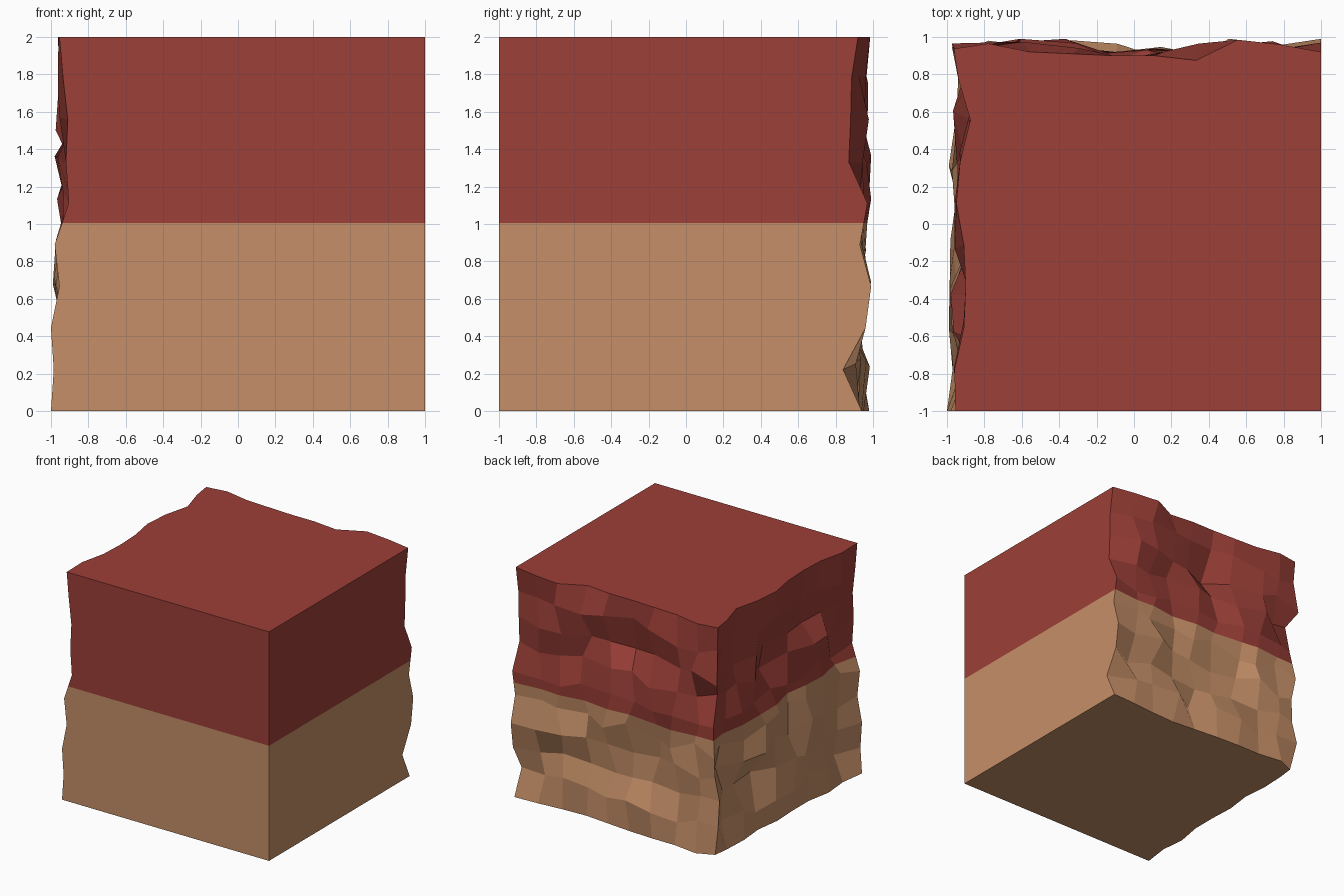
import bpy, bmesh, math, random

if "Cube" in bpy.data.objects:
    bpy.data.objects.remove(bpy.data.objects["Cube"])

random.seed(11)
N = 9                       # cells along each broken side
STEP = 2 / N


def material(name, rgb):
    m = bpy.data.materials.new(name)
    m.diffuse_color = (*rgb, 1)
    m.use_nodes = True
    m.node_tree.nodes["Principled BSDF"].inputs["Base Color"].default_value = m.diffuse_color
    return m


# How far each border of the broken sides is eaten in from the 2-unit cube
FRONT_EDGE = [0.0, 0.015, 0.0, 0.045, 0.02, 0.095, 0.08, 0.09, 0.065, 0.045]     # left side, bottom to top
RIGHT_EDGE = [0.06, 0.16, 0.04, 0.01, 0.07, 0.03, 0.13, 0.12, 0.115, 0.09]      # back side, bottom to top
CORNER = [0.08, 0.04, 0.07, 0.07, 0.045, 0.08, 0.11, 0.03, 0.06, 0.05]          # where they meet
LEFT_TOP = [0.045, 0.04, 0.09, 0.10, 0.09, 0.05, 0.07, 0.125, 0.06, 0.06]       # front to back
BACK_TOP = [0.03, 0.035, 0.08, 0.09, 0.10, 0.10, 0.125, 0.015, 0.04, 0.08]      # left to right
LEFT_BOTTOM = [0.0, 0.03, 0.01, 0.05, 0.05, 0.04, 0.07, 0.05, 0.06, 0.02]
BACK_BOTTOM = [0.03, 0.02, 0.05, 0.05, 0.06, 0.08, 0.10, 0.09, 0.07, 0.06]

# Larger hollows (+) and bulges (-): position along side, height, depth
LEFT_LUMPS = [(0.55, 1.55, 0.10), (-0.4, 1.25, -0.07), (-0.4, 1.6, 0.08), (0.1, 1.35, 0.10),
              (0.35, 0.72, -0.08), (0.4, 0.45, 0.10), (-0.5, 0.6, -0.06), (0.8, 0.7, 0.08),
              (-0.1, 0.35, -0.05), (-0.75, 1.0, 0.04)]
BACK_LUMPS = [(-0.15, 1.6, 0.14), (-0.6, 1.5, -0.05), (-0.4, 1.22, -0.08), (0.28, 1.45, 0.08),
              (0.7, 1.5, -0.03), (0.3, 1.0, 0.06), (0.55, 0.72, -0.09), (0.7, 0.42, 0.10),
              (0.15, 0.5, 0.10), (-0.35, 0.25, -0.07), (-0.3, 0.72, 0.06), (-0.75, 0.6, -0.04)]


def depth(u, z, lumps):
    d = 0.075 + random.uniform(-0.045, 0.045)
    for cu, cz, a in lumps:
        d += a * math.exp(-((u - cu) ** 2 + (z - cz) ** 2) / 0.035)
    return min(max(d, 0.01), 0.22)


def rough_point(col, row):
    """Columns 0..N run along the left side, N..2N along the back."""
    z = row * STEP
    on_left = col <= N
    i = col if on_left else col - N
    u = -1 + i * STEP
    if 0 < row < N and 0 < col < 2 * N:
        z += random.uniform(-0.055, 0.055)
        if col != N:
            u += random.uniform(-0.055, 0.055)
    if col == N:            # shared vertical corner
        k = random.uniform(0.6, 1.4)
        return (-1 + CORNER[row] * k, 1 - CORNER[row] * (2 - k), z)
    if row == N:
        d = (LEFT_TOP if on_left else BACK_TOP)[i]
    elif row == 0:
        d = (LEFT_BOTTOM if on_left else BACK_BOTTOM)[i]
    elif col == 0:
        d = FRONT_EDGE[row]
    elif col == 2 * N:
        d = RIGHT_EDGE[row]
    else:
        d = depth(u, z, LEFT_LUMPS if on_left else BACK_LUMPS)
    return (-1 + d, u, z) if on_left else (u, 1 - d, z)


# Block: two broken sides, four clean sides
bm = bmesh.new()
cols = [[bm.verts.new(rough_point(c, r)) for r in range(N + 1)] for c in range(2 * N + 1)]
for c in range(2 * N):
    for r in range(N):
        bm.faces.new((cols[c][r], cols[c][r + 1], cols[c + 1][r + 1], cols[c + 1][r]))
low = bm.verts.new((1, -1, 0))
high = bm.verts.new((1, -1, 2))
bm.faces.new(cols[0] + [high, low])                    # front
bm.faces.new(cols[-1] + [high, low])                   # right
bm.faces.new([c[-1] for c in cols] + [high])           # top
bm.faces.new([c[0] for c in cols] + [low])             # bottom

# Split the two layers at mid height and colour by height
bmesh.ops.bisect_plane(bm, geom=bm.verts[:] + bm.edges[:] + bm.faces[:],
                       plane_co=(0, 0, 1.005), plane_no=(0, 0, 1))
bmesh.ops.recalc_face_normals(bm, faces=bm.faces[:])
for f in bm.faces:
    f.material_index = 1 if f.calc_center_median().z > 1.005 else 0
    f.smooth = False

mesh = bpy.data.meshes.new("broken_block")
bm.to_mesh(mesh)
bm.free()
mesh.materials.append(material("tan", (0.56, 0.275, 0.137)))
mesh.materials.append(material("brick red", (0.335, 0.05, 0.039)))
block = bpy.data.objects.new("broken_block", mesh)
bpy.context.collection.objects.link(block)
